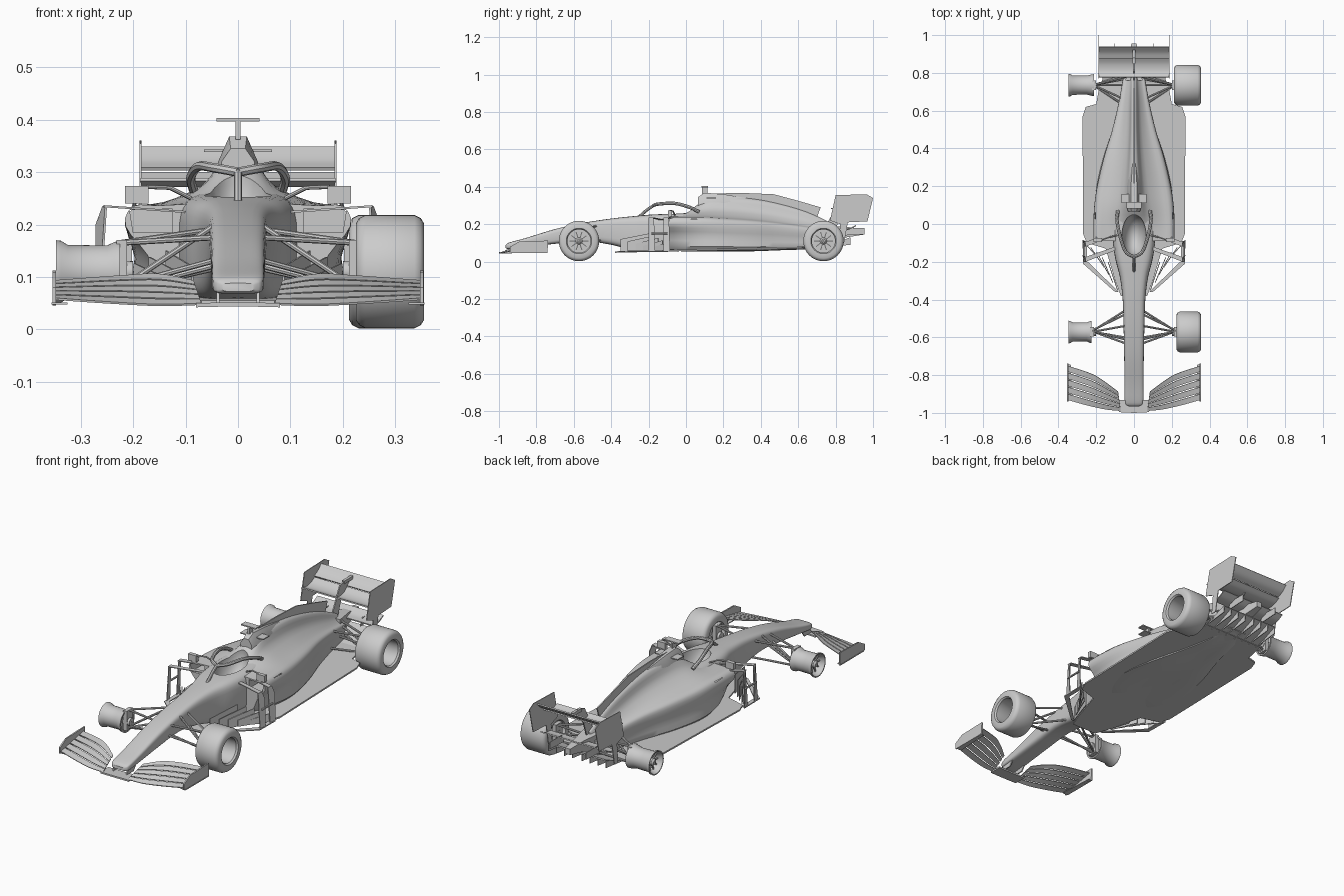
import bpy, bmesh, math
from mathutils import Vector, Matrix

if "Cube" in bpy.data.objects:
    bpy.data.objects.remove(bpy.data.objects["Cube"])

grey = bpy.data.materials.new("plain grey")
grey.use_nodes = True
grey.diffuse_color = (0.6, 0.6, 0.6, 1)
grey.node_tree.nodes["Principled BSDF"].inputs["Base Color"].default_value = (0.6, 0.6, 0.6, 1)
parts = []


def add(name, data, mirror=False):
    ob = bpy.data.objects.new(name, data)
    bpy.context.collection.objects.link(ob)
    data.materials.append(grey)
    if mirror:
        ob.modifiers.new("mirror", "MIRROR")
    parts.append(ob)
    return ob


def finish(name, bm, mirror=False):
    bmesh.ops.recalc_face_normals(bm, faces=bm.faces)
    me = bpy.data.meshes.new(name)
    bm.to_mesh(me)
    bm.free()
    return add(name, me, mirror)


def spline(points, n):
    """Smooth curve through points of any dimension, n steps per span."""
    p = [Vector(q) for q in points]
    p = [p[0] * 2 - p[1]] + p + [p[-1] * 2 - p[-2]]
    out = []
    for a, b, c, d in zip(p, p[1:], p[2:], p[3:]):
        for k in range(n):
            t = k / n
            out.append(b + (c - a) * (t / 2) + (a * 2 - b * 5 + c * 4 - d) * (t * t / 2)
                       + (b * 3 - a - c * 3 + d) * (t ** 3 / 2))
    return out + [p[-2]]


def grid(name, rows, closed=False, caps=False, loop=False, thick=0, mirror=False):
    bm = bmesh.new()
    vs = [[bm.verts.new(p) for p in r] for r in rows]
    n = len(vs[0])
    if loop:
        vs.append(vs[0])
    for a, b in zip(vs, vs[1:]):
        for i in range(n if closed else n - 1):
            j = (i + 1) % n
            bm.faces.new((a[i], a[j], b[j], b[i]))
    if caps:
        bm.faces.new(vs[0])
        bm.faces.new(vs[-1])
    ob = finish(name, bm, mirror)
    if thick:
        ob.modifiers.new("thickness", "SOLIDIFY").thickness = thick
    return ob


def plate(name, pts, push, mirror=False):
    pts = [Vector(p) for p in pts]
    return grid(name, [pts, [p + Vector(push) for p in pts]], True, True, mirror=mirror)


def box(name, centre, size, mirror=False):
    bm = bmesh.new()
    bmesh.ops.create_cube(bm, size=1, matrix=Matrix.Translation(centre) @ Matrix.Diagonal((*size, 1)))
    return finish(name, bm, mirror)


def tube(name, pts, radius, mirror=False):
    cu = bpy.data.curves.new(name, "CURVE")
    cu.dimensions = "3D"
    cu.bevel_depth, cu.bevel_resolution, cu.use_fill_caps = radius, 2, True
    sp = cu.splines.new("POLY")
    sp.points.add(len(pts) - 1)
    for q, p in zip(sp.points, pts):
        q.co = (*p, 1)
    return add(name, cu, mirror)


def lathe(name, profile, y, z=0.11, steps=48):
    """Ring turned about the x axis from a closed (x, radius) profile."""
    rows = []
    for k in range(steps):
        a = 2 * math.pi * k / steps
        rows.append([(x, y + r * math.cos(a), z + r * math.sin(a)) for x, r in profile])
    return grid(name, rows, closed=True, loop=True)


def cut(ob, cutter):
    m = ob.modifiers.new("opening", "BOOLEAN")
    m.operation, m.object, m.solver = "DIFFERENCE", cutter, "EXACT"
    cutter.hide_render = True


# Nose and survival cell: y, half width, bottom, top
rings = []
for y, w, lo, hi in spline([(-.965, .03, .072, .088), (-.945, .048, .068, .102), (-.85, .05, .078, .128),
                            (-.7, .052, .095, .174), (-.55, .055, .11, .207), (-.4, .06, .09, .23),
                            (-.28, .075, .06, .243), (-.18, .1, .055, .252), (-.05, .115, .055, .258),
                            (.1, .11, .06, .265)], 4):
    ring = []
    for k in range(32):
        c, s = math.cos(k * math.pi / 16), math.sin(k * math.pi / 16)
        ring.append((w * math.copysign(abs(c) ** .45, c), y,
                     (lo + hi) / 2 + (hi - lo) / 2 * math.copysign(abs(s) ** .45, s)))
    rings.append(ring)
chassis = grid("nose_and_chassis", rings, closed=True, caps=True)

# Sidepods and engine cover: y, base width, width, bottom, shoulder, spine width, top
rings = []
for y, wb, w, lo, sh, wc, top in spline([(-.09, .13, .215, .065, .235, .09, .245), (0, .165, .215, .06, .235, .09, .265),
                                         (.1, .185, .21, .06, .232, .07, .325), (.2, .182, .195, .06, .225, .055, .345),
                                         (.35, .15, .16, .06, .215, .04, .338), (.5, .105, .115, .065, .2, .03, .31),
                                         (.65, .07, .08, .07, .18, .025, .265), (.79, .05, .055, .085, .16, .02, .2)], 4):
    h, u = sh - lo, top - sh
    half = spline([(0, lo), (wb, lo), ((w + wb) / 2, lo + h * .45), (w, lo + h * .78), (w * .93, sh),
                   ((w + wc) / 2, sh + u * .12), (wc, sh + u * .45), (wc * .5, top - u * .12), (0, top)], 3)
    rings.append([(x, y, z) for x, z in half] + [(-x, y, z) for x, z in half[-2:0:-1]])
cover = grid("engine_cover", rings, closed=True, caps=True)

# Cockpit and radiator openings
bm = bmesh.new()
bmesh.ops.create_uvsphere(bm, u_segments=32, v_segments=16, radius=1,
                          matrix=Matrix.Translation((0, -.06, .275)) @ Matrix.Diagonal((.065, .11, .12, 1)))
cockpit = finish("cockpit_cutter", bm)
inlet = plate("inlet_cutter", [(.125, -.2, .185), (.2, -.2, .185), (.207, -.2, .228), (.125, -.2, .23)],
              (0, .26, 0), True)
cut(chassis, cockpit)
cut(cover, cockpit)
cut(cover, inlet)

# Airbox, cameras and shark fin
grid("airbox", [[(x * w, y, z) for x, z in ((-1, .25), (1, .25), (.9, .32), (.4, t), (-.4, t), (-.9, .32))]
                for y, w, t in ((.065, .035, .345), (.1, .042, .368), (.2, .04, .36), (.32, .02, .34))], True, True)
box("camera_post", (0, .1, .38), (.01, .03, .035))
box("camera_bar", (0, .1, .4), (.082, .035, .006))
box("airbox_winglet", (0, .135, .341), (.13, .05, .005))
plate("shark_fin", [(-.003, y, z) for y, z in ((.13, .32), (.14, .364), (.3, .367), (.47, .36), (.6, .325),
                                               (.72, .29), (.7, .235), (.5, .28))], (.006, 0, 0))

# Halo
tube("halo_ring", spline([(0, -.175, .3), (.045, -.145, .308), (.075, -.06, .311),
                          (.09, .02, .29), (.085, .07, .265)], 6), .009, True)
tube("halo_pillar", spline([(0, -.25, .24), (0, -.21, .275), (0, -.17, .302)], 4), .008)

# Mirrors
box("mirror", (.193, -.085, .257), (.045, .02, .033), True)
tube("mirror_stalk", [(.09, -.06, .25), (.13, -.07, .27), (.175, -.085, .272)], .004, True)
tube("mirror_strut", [(.2, -.07, .23), (.195, -.085, .25)], .004, True)

# Floor with a slight rake
plate("floor", [(x, y, .047 + .025 * (y + .38)) for x, y in
                ((0, -.38), (.07, -.38), (.1, -.3), (.15, -.13), (.25, -.1), (.27, -.05), (.272, .57),
                 (.255, .62), (.2, .635), (.18, .75), (0, .75))], (0, 0, .008), True)
grid("diffuser", [[(0, .74, .075), (.17, .74, .075)], [(0, .8, .09), (.165, .8, .09)],
                  [(0, .88, .125), (.16, .88, .125)]], thick=.006, mirror=True)
for k in range(4):
    x = .025 + .045 * k
    plate("diffuser_strake", [(x, .72, .072), (x, .88, .09), (x, .88, .128), (x, .78, .085)], (.004, 0, 0), True)

# Bargeboards and side deflectors
for k in range(5):
    a, b = (.085 + .025 * k, -.35 + .04 * k), (.135 + .032 * k, -.2 + .025 * k)
    top = .15 - .012 * k
    grid("bargeboard", [[(*a, .052), (*b, .052)], [(*a, top - .03), (*b, top)]], thick=.004, mirror=True)
for y in (-.2, -.12):
    plate("side_deflector", [(.262, y, .055), (.268, y + .035, .055), (.268, y + .03, .2),
                             (.255, y + .025, .235), (.25, y, .235)], (.004, 0, 0), True)
    plate("deflector_blade", [(.1, y + .06, .222), (.257, y, .233), (.257, y + .025, .233), (.1, y + .08, .222)],
          (0, 0, .004), True)
plate("deflector_foot", [(.08, -.36, .052), (.1, -.36, .052), (.27, -.21, .055), (.272, -.09, .055),
                         (.25, -.09, .055), (.25, -.195, .055)], (0, 0, .005), True)
tube("deflector_link", [(.266, -.185, .15), (.266, -.1, .15)], .005, True)

# Front wing: slotted elements between the leading and trailing edges
lead = spline([(.07, -.99, .05), (.15, -.982, .048), (.25, -.96, .053), (.35, -.932, .06)], 4)
trail = spline([(.085, -.885, .095), (.15, -.835, .108), (.22, -.79, .105), (.35, -.745, .095)], 4)
for k in range(5):
    rows = [[a.lerp(b, t / 5) for a, b in zip(lead, trail)] for t in (k, k + .42, k + .84)]
    grid("front_wing_element", rows, thick=.004, mirror=True)
grid("front_wing_centre", [[(0, y, .052), (.08, y + .004, .05)] for y in (-1, -.97, -.935)], thick=.008, mirror=True)
plate("front_wing_endplate", [(.347, -.94, .05), (.347, -.74, .045), (.347, -.738, .112), (.347, -.89, .108),
                              (.347, -.94, .08)], (.007, 0, 0), True)
plate("endplate_foot", [(.325, -.93, .047), (.356, -.93, .047), (.356, -.745, .047), (.335, -.745, .047)],
      (0, 0, .004), True)
plate("nose_pillar", [(.035, -.955, .05), (.035, -.9, .05), (.035, -.87, .09), (.035, -.94, .09)], (.006, 0, 0), True)

# Rear wing
plate("rear_wing_endplate", [(.184, y, z) for y, z in ((.8, .355), (.965, .36), (1, .34), (.97, .215), (.865, .21),
                                                       (.845, .1), (.815, .1), (.825, .2), (.77, .22))],
      (.004, 0, 0), True)
for name, prof in (("rear_wing_main", [(.775, .283), (.81, .272), (.85, .277), (.885, .295)]),
                   ("rear_wing_flap", [(.88, .303), (.91, .318), (.94, .345)]),
                   ("beam_wing", [(.83, .165), (.87, .17), (.91, .19)])):
    grid(name, [[(-.186, y, z), (.186, y, z)] for y, z in spline(prof, 4)], thick=.006)
plate("rear_wing_pylon", [(-.003, y, z) for y, z in ((.74, .18), (.8, .17), (.83, .26), (.9, .33), (.88, .345),
                                                     (.82, .33), (.78, .25))], (.006, 0, 0))
box("flap_actuator", (0, .885, .335), (.014, .07, .016))
grid("crash_structure", [[(-w, y, a), (w, y, a), (w, y, b), (-w, y, b)] for y, w, a, b in
                         ((.76, .045, .1, .19), (.86, .025, .13, .185), (.955, .014, .145, .175))], True, True)
plate("rear_winglet", [(.1, y, z) for y, z in ((.84, .14), (.955, .145), (.955, .18), (.86, .18))], (.004, 0, 0), True)

# Wheels: tyres on the left side only, bare rims on the right
for end, y, inner in (("front", -.572, .225), ("rear", .735, .212)):
    lathe(end + "_left_tyre", [(inner, .066), (inner, .092), (inner + .006, .102), (inner + .018, .108), (.337, .108),
                               (.349, .102), (.355, .092), (.355, .068), (.347, .062), (inner + .01, .062)], y)
    lathe(end + "_right_rim", [(-.347, .06), (-.338, .059), (-.325, .051), (-.25, .05), (-inner - .01, .057),
                               (-inner, .058), (-inner, .05), (-.25, .045), (-.325, .046), (-.347, .055)], y)
    for side, x, face in ((1, .245, .25), (-1, -.24, -.32)):
        label = end + ("_left" if side > 0 else "_right")
        lathe(label + "_brake_drum", [(x, .004), (x, .062 if side > 0 else .046),
                                      (x + side * .008, .062 if side > 0 else .046), (x + side * .008, .004)], y)
        lathe(label + "_hub", [(side * .2, .002), (side * .2, .02), (face + side * .01, .018),
                               (face + side * .018, .01), (face + side * .018, .002)], y, steps=24)
        for k in range(10):
            a = k * math.pi / 5
            d = Vector((0, math.cos(a), math.sin(a)))
            c = Vector((face, y, .11))
            tube(label + "_spoke", [c + d * .012, c + d * .05], .004)

# Suspension: wheel end, then two body ends
for name, hub, ends in (("front_upper_arm", (.225, -.565, .165), ((.05, -.48, .19), (.05, -.61, .175))),
                        ("front_lower_arm", (.225, -.57, .075), ((.05, -.46, .115), (.05, -.6, .12))),
                        ("front_push_rod", (.215, -.57, .085), ((.05, -.54, .195), (.05, -.63, .13))),
                        ("rear_upper_arm", (.215, .735, .155), ((.05, .66, .175), (.04, .78, .175))),
                        ("rear_lower_arm", (.215, .735, .075), ((.055, .63, .1), (.04, .79, .11))),
                        ("drive_shaft", (.215, .735, .11), ((.04, .735, .12), (.04, .77, .16)))):
    for e in ends:
        tube(name, [hub, e], .0055, True)
box("front_upright", (.222, -.57, .12), (.02, .05, .1), True)
box("rear_upright", (.212, .735, .115), (.02, .05, .1), True)

# Apply modifiers, drop the cutters, shade smooth with sharp edges
bpy.ops.object.select_all(action="DESELECT")
for ob in parts:
    ob.select_set(True)
bpy.context.view_layer.objects.active = chassis
bpy.ops.object.convert(target="MESH")
for ob in (cockpit, inlet):
    bpy.data.objects.remove(ob)
bpy.ops.object.shade_smooth_by_angle(angle=math.radians(35))
